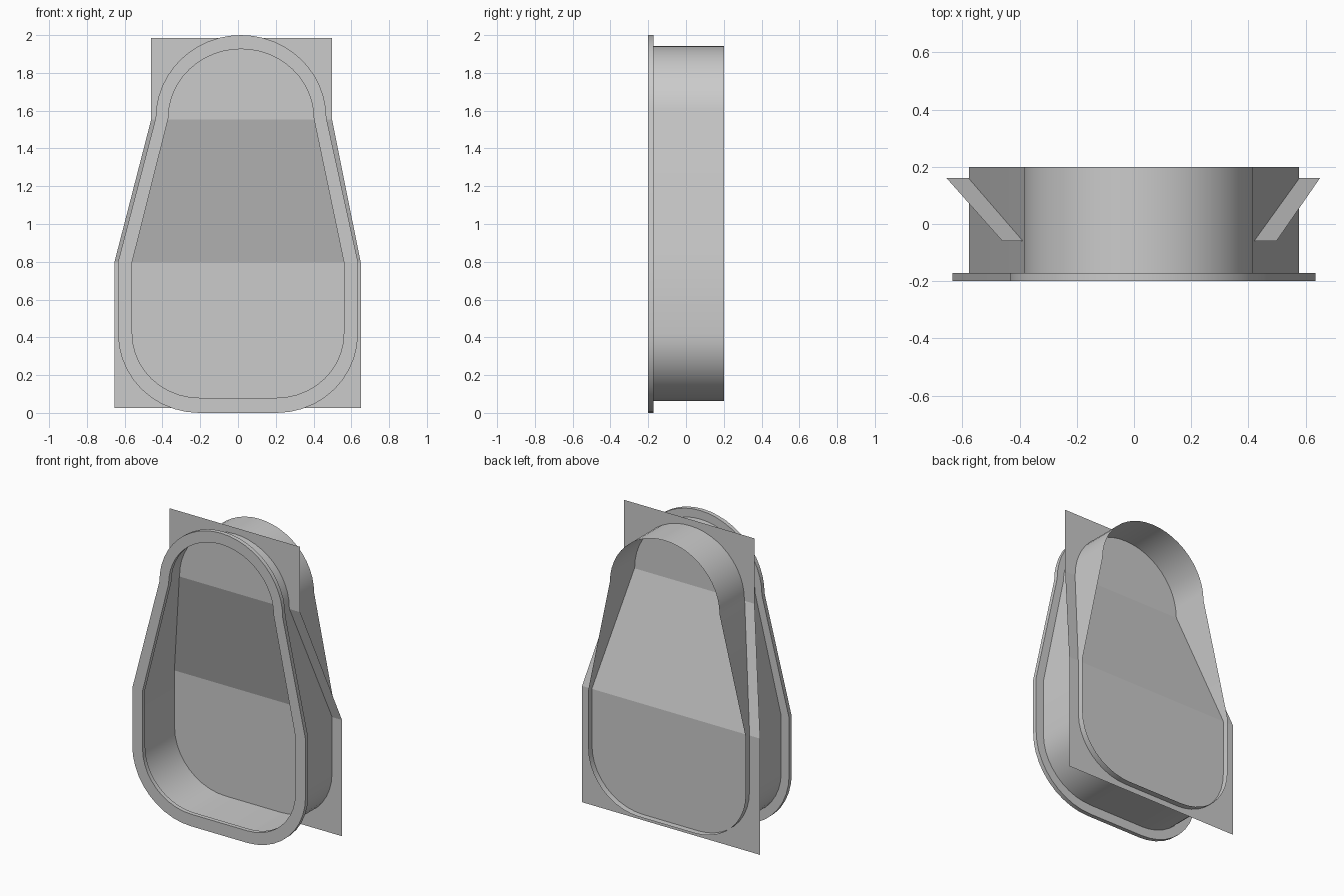
import bpy
from math import sin, cos, pi

if "Cube" in bpy.data.objects:
    bpy.data.objects.remove(bpy.data.objects["Cube"])

SHOULDER, HIP = 1.56, 0.8      # heights where the slanted sides end
ARCH_X = 0.016                 # the arch sits slightly off centre


def outline(half_w, bottom, corner, arch_r, top, n_corner=10, n_arch=24):
    """Closed (x, z) loop: rounded base, slanted sides, arched top."""
    pts = []
    rx, rz = corner
    for i in range(n_corner + 1):                       # right lower corner
        a = -pi / 2 + pi / 2 * i / n_corner
        pts.append((half_w - rx + rx * cos(a), bottom + rz + rz * sin(a)))
    pts.append((half_w, HIP))
    for i in range(n_arch + 1):                         # arch
        a = pi * i / n_arch
        pts.append((ARCH_X + arch_r * cos(a), SHOULDER + (top - SHOULDER) * sin(a)))
    pts.append((-half_w, HIP))
    for i in range(n_corner + 1):                       # left lower corner
        a = pi + pi / 2 * i / n_corner
        pts.append((-half_w + rx + rx * cos(a), bottom + rz + rz * sin(a)))
    return pts


def make_object(name, verts, faces, smooth=True):
    mesh = bpy.data.meshes.new(name)
    mesh.from_pydata(verts, [], faces)
    mesh.update()
    obj = bpy.data.objects.new(name, mesh)
    bpy.context.collection.objects.link(obj)
    if smooth:
        bpy.ops.object.select_all(action='DESELECT')
        obj.select_set(True)
        bpy.context.view_layer.objects.active = obj
        bpy.ops.object.shade_smooth_by_angle(angle=0.5)
    return obj


def loft(name, loops, closed=False):
    """Bridge a series of (outline, y) loops with quads."""
    n, m = len(loops[0][0]), len(loops)
    verts = [(x, y, z) for pts, y in loops for x, z in pts]
    faces = []
    for k in range(m if closed else m - 1):
        a, b = k * n, (k + 1) % m * n
        faces += [(a + i, a + (i + 1) % n, b + (i + 1) % n, b + i) for i in range(n)]
    return make_object(name, verts, faces)


outer = outline(0.635, 0.0, (0.43, 0.42), 0.452, 2.0)
inner = outline(0.56, 0.08, (0.355, 0.34), 0.385, 1.926)
tube = outline(0.577, 0.063, (0.372, 0.357), 0.402, 1.943)

# Front flange ring
loft("front_flange", [(outer, -0.2), (outer, -0.172), (inner, -0.172), (inner, -0.2)], closed=True)

# Thin surrounding wall
loft("side_wall", [(tube, -0.172), (tube, 0.2)])

# Folded back sheet: left x, right x, y, z of each fold line
folds = [(-0.655, 0.65, 0.16, 0.025), (-0.655, 0.65, 0.16, 0.795),
         (-0.46, 0.498, -0.06, 1.552), (-0.46, 0.498, -0.06, 1.985)]
verts = [(x, y, z) for l, r, y, z in folds for x in (l, r)]
make_object("folded_back_panel", verts,
            [(2 * i, 2 * i + 1, 2 * i + 3, 2 * i + 2) for i in range(3)], smooth=False)
